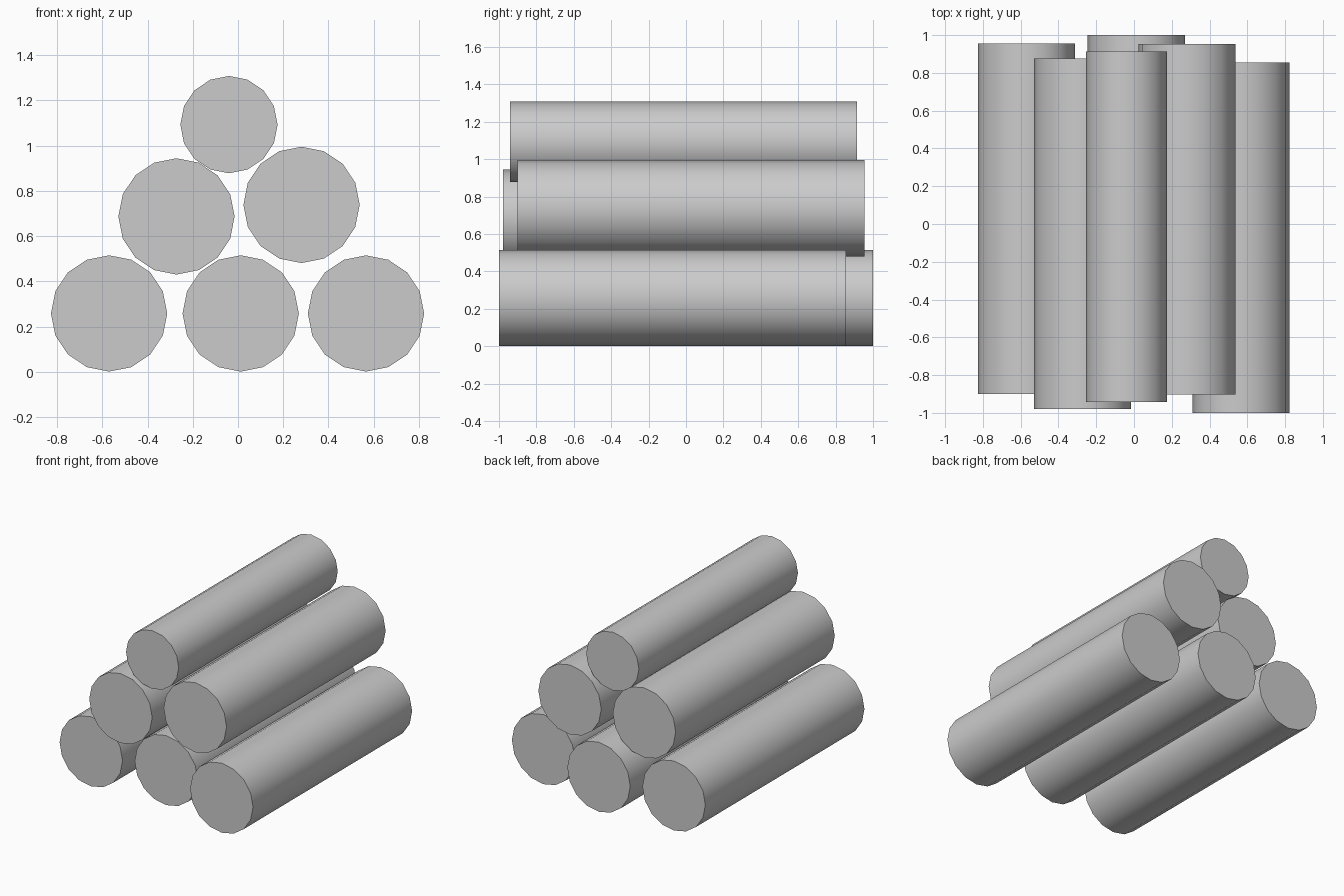
import bpy
from math import pi, radians

if "Cube" in bpy.data.objects:
    bpy.data.objects.remove(bpy.data.objects["Cube"])

LENGTH = 1.855

# name, x, z, radius, y of log centre
LOGS = [
    ("bottom_log_left",   -0.570, 0.258, 0.257,  0.028),
    ("bottom_log_middle",  0.012, 0.258, 0.257,  0.0725),
    ("bottom_log_right",   0.566, 0.258, 0.257, -0.0725),
    ("middle_log_left",   -0.272, 0.687, 0.257, -0.052),
    ("middle_log_right",   0.281, 0.738, 0.257,  0.026),
    ("top_log",           -0.040, 1.093, 0.215, -0.014),
]


def add_log(name, x, z, radius, y):
    # 16-sided log lying along y, smooth sides with crisp ends
    bpy.ops.mesh.primitive_cylinder_add(
        vertices=16, radius=radius, depth=LENGTH,
        location=(x, y, z), rotation=(pi / 2, 0, 0))
    log = bpy.context.object
    log.name = name
    bpy.ops.object.shade_smooth_by_angle(angle=radians(40))


for log in LOGS:
    add_log(*log)
